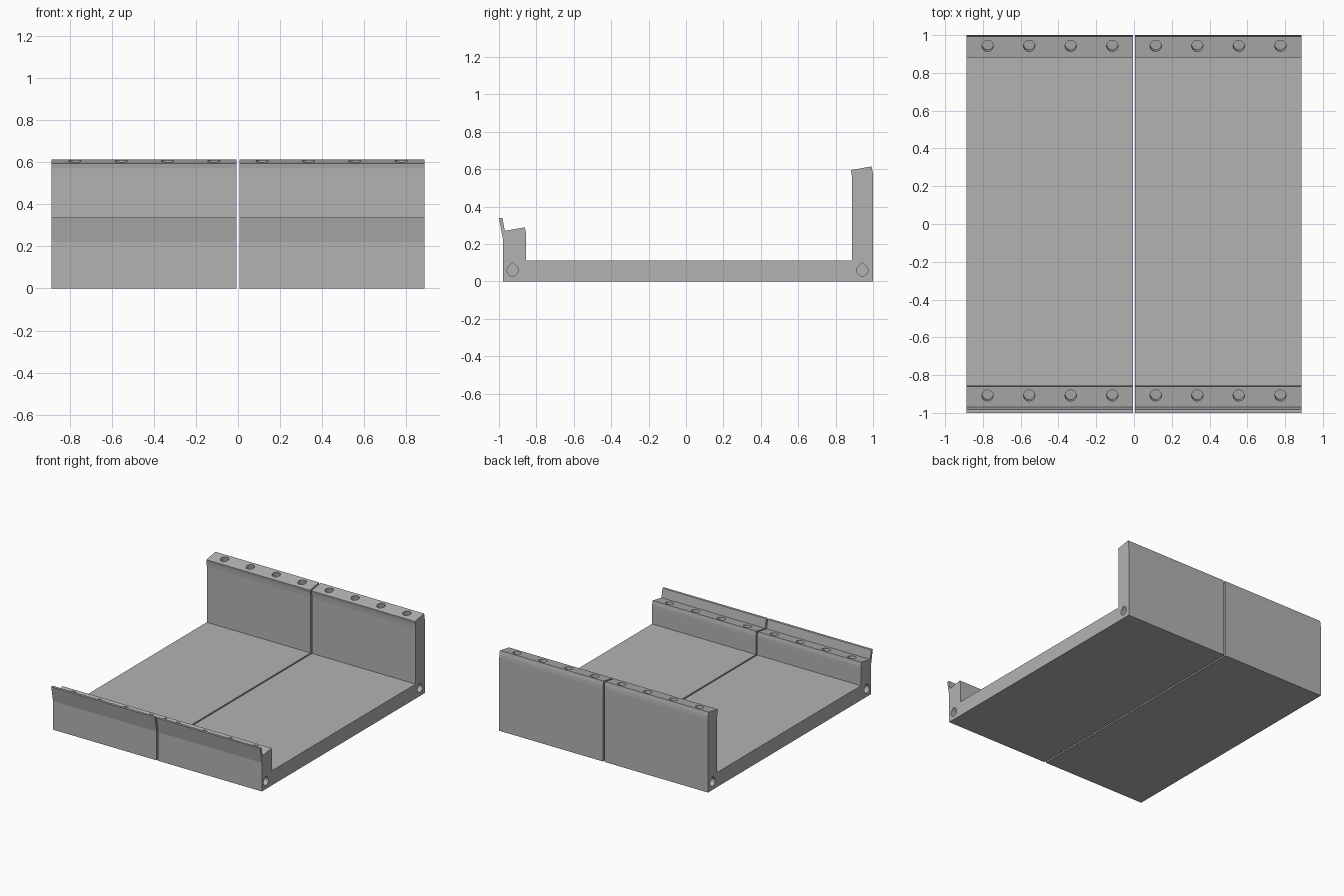
import bpy, bmesh, math
from mathutils import Matrix, Vector

if "Cube" in bpy.data.objects:
    bpy.data.objects.remove(bpy.data.objects["Cube"])

grey = bpy.data.materials.new("plain_grey")
grey.diffuse_color = (0.45, 0.45, 0.45, 1)
grey.use_nodes = True
grey.node_tree.nodes["Principled BSDF"].inputs["Base Color"].default_value = grey.diffuse_color

X0, X1 = 0.006, 0.887          # inner and outer ends of one half
TILT = math.atan2(0.02, 0.11)  # slope of the rail tops

# Side profile (y, z): front ledge with lip, floor, back wall
PROFILE = [(-0.978, 0), (1.0, 0), (1.0, 0.56), (0.998, 0.585), (0.992, 0.614),
           (0.882, 0.595), (0.886, 0.572), (0.888, 0.54), (0.888, 0.112),
           (-0.855, 0.112), (-0.855, 0.235), (-0.856, 0.26), (-0.861, 0.289),
           (-0.969, 0.27), (-0.981, 0.338), (-1.0, 0.338), (-0.978, 0.22)]


def extrude(bm, points, vec):
    """Closed prism from a loop of points."""
    face = bm.faces.new([bm.verts.new(p) for p in points])
    res = bmesh.ops.extrude_face_region(bm, geom=[face])
    verts = [v for v in res["geom"] if isinstance(v, bmesh.types.BMVert)]
    bmesh.ops.translate(bm, vec=vec, verts=verts)


def make_object(name, bm):
    bmesh.ops.recalc_face_normals(bm, faces=bm.faces)
    mesh = bpy.data.meshes.new(name)
    bm.to_mesh(mesh)
    bm.free()
    mesh.materials.append(grey)
    obj = bpy.data.objects.new(name, mesh)
    bpy.context.collection.objects.link(obj)
    return obj


def make_half(name, side):
    bm = bmesh.new()
    extrude(bm, [(side * X0, y, z) for y, z in PROFILE], (side * (X1 - X0), 0, 0))
    half = make_object(name, bm)

    # Blind holes along the sloped tops
    bm = bmesh.new()
    depth = 0.05
    for y, z in ((-0.908, 0.281), (0.943, 0.6055)):
        for i in range(4):
            m = (Matrix.Translation((side * (0.115 + 0.22 * i), y, z))
                 @ Matrix.Rotation(TILT, 4, 'X'))
            bmesh.ops.create_cone(bm, cap_ends=True, segments=32, radius1=0.03,
                                  radius2=0.03, depth=2 * depth, matrix=m)
    # Blind teardrop holes in both ends
    tear = [(0.03 * math.cos(a), 0.03 * math.sin(a))
            for a in (math.radians(135 + 270 * k / 24) for k in range(25))]
    tear.append((0, 0.043))
    for y in (-0.927, 0.943):
        for x in (X0, X1):
            extrude(bm, [(side * x - 0.05, y + u, 0.058 + v) for u, v in tear],
                    (0.1, 0, 0))
    cutter = make_object(name + "_hole_cutter", bm)
    cutter.hide_render = True

    mod = half.modifiers.new("holes", 'BOOLEAN')
    mod.operation = 'DIFFERENCE'
    mod.solver = 'EXACT'
    mod.object = cutter
    bpy.context.view_layer.update()
    deps = bpy.context.evaluated_depsgraph_get()
    mesh = bpy.data.meshes.new_from_object(half.evaluated_get(deps))
    half.modifiers.clear()
    half.data = mesh
    bpy.data.objects.remove(cutter)


make_half("right_half", 1)
make_half("left_half", -1)
